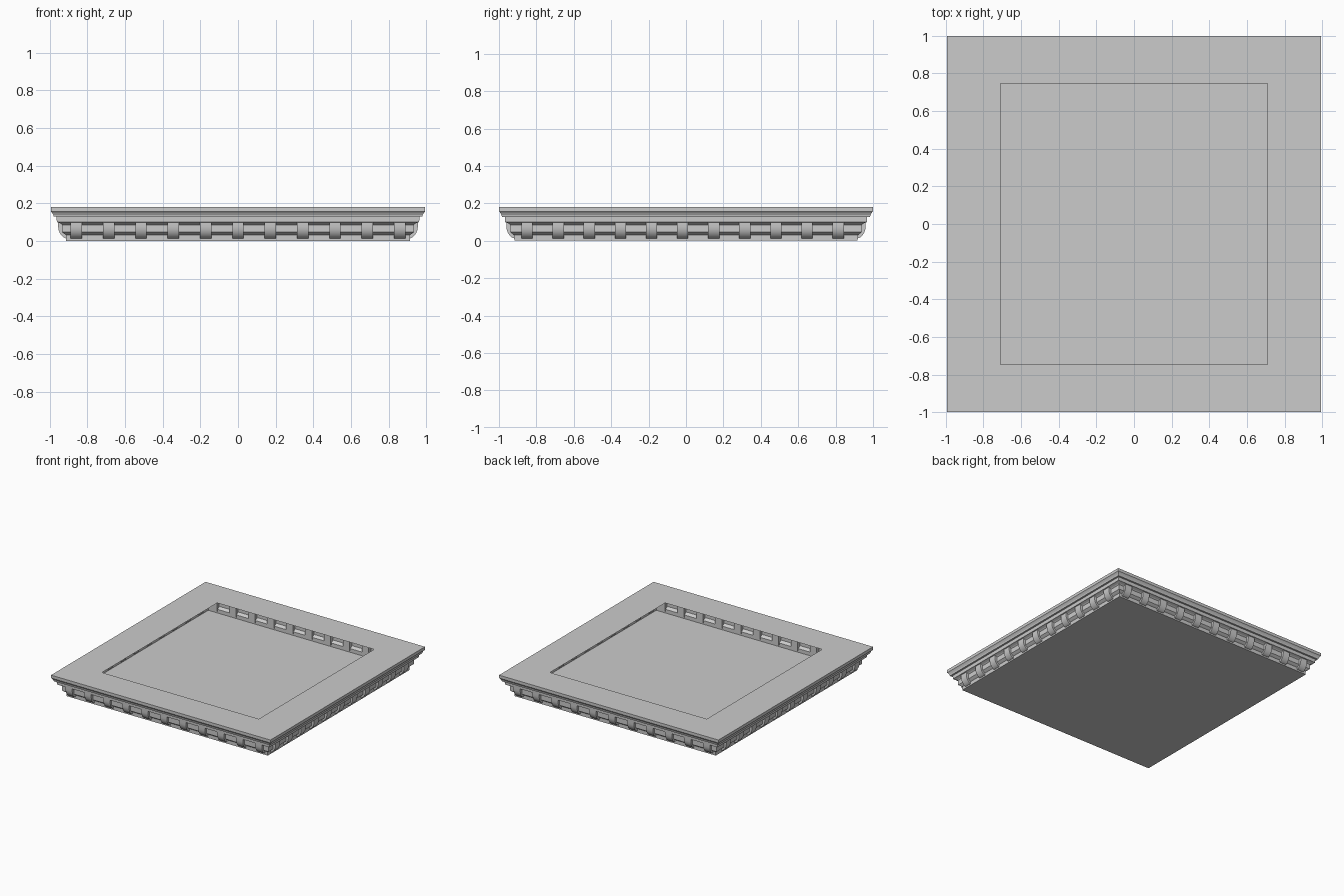
import bpy, bmesh

if "Cube" in bpy.data.objects:
    bpy.data.objects.remove(bpy.data.objects["Cube"])

DY = 0.006  # the moulding is slightly longer in y than in x


def make_object(name, bm, smooth=False):
    mesh = bpy.data.meshes.new(name)
    bm.to_mesh(mesh)
    bm.free()
    ob = bpy.data.objects.new(name, mesh)
    bpy.context.collection.objects.link(ob)
    if smooth:
        bpy.ops.object.select_all(action='DESELECT')
        ob.select_set(True)
        bpy.context.view_layer.objects.active = ob
        bpy.ops.object.shade_smooth_by_angle(angle=0.6)
    return ob


def ring(bm, hx, hy, z):
    return [bm.verts.new((sx * hx, sy * hy, z))
            for sx, sy in ((-1, -1), (1, -1), (1, 1), (-1, 1))]


# thin moulded shell: profile swept round the rectangle, then the flat top rim
profile = [(0.912, 0.0), (0.912, 0.03), (0.921, 0.036), (0.934, 0.046),
           (0.934, 0.085), (0.942, 0.092), (0.955, 0.098), (0.962, 0.1),
           (0.963, 0.128), (0.978, 0.128), (0.980, 0.138), (0.986, 0.148),
           (0.993, 0.156), (0.993, 0.18)]
bm = bmesh.new()
rings = [ring(bm, p, p + DY, z) for p, z in profile]
rings.append(ring(bm, 0.71, 0.745, 0.18))
for a, b in zip(rings, rings[1:]):
    for i in range(4):
        j = (i + 1) % 4
        bm.faces.new((a[i], a[j], b[j], b[i]))
make_object("cornice_shell", bm)

# bottom panel, visible through the opening
bm = bmesh.new()
bm.faces.new(ring(bm, 0.912, 0.912 + DY, 0.0)[::-1])
make_object("bottom_panel", bm)

# curved brackets along each side
section = [(0.905, 0.097), (0.955, 0.097), (0.955, 0.075), (0.952, 0.057),
           (0.946, 0.042), (0.937, 0.029), (0.925, 0.018), (0.912, 0.012),
           (0.905, 0.012)]


def bracket_row(name, place, centres, half=0.03):
    bm = bmesh.new()
    for c in centres:
        ends = [[bm.verts.new(place(c + s * half, d, z)) for d, z in section]
                for s in (-1, 1)]
        a, b = ends
        n = len(section)
        bm.faces.new(a)
        bm.faces.new(b[::-1])
        for i in range(n):
            j = (i + 1) % n
            bm.faces.new((a[j], a[i], b[i], b[j]))
    bmesh.ops.recalc_face_normals(bm, faces=bm.faces)
    make_object(name, bm, smooth=True)


front_centres = [0.1716 * i for i in range(-5, 6)]
side_centres = [-0.018 + 0.1663 * i for i in range(-5, 6)]
for s, fb, lr in ((-1, "front", "left"), (1, "back", "right")):
    bracket_row(fb + "_brackets", lambda t, d, z: (t, s * (d + DY), z), front_centres)
    bracket_row(lr + "_brackets", lambda t, d, z: (s * d, t, z), side_centres)
